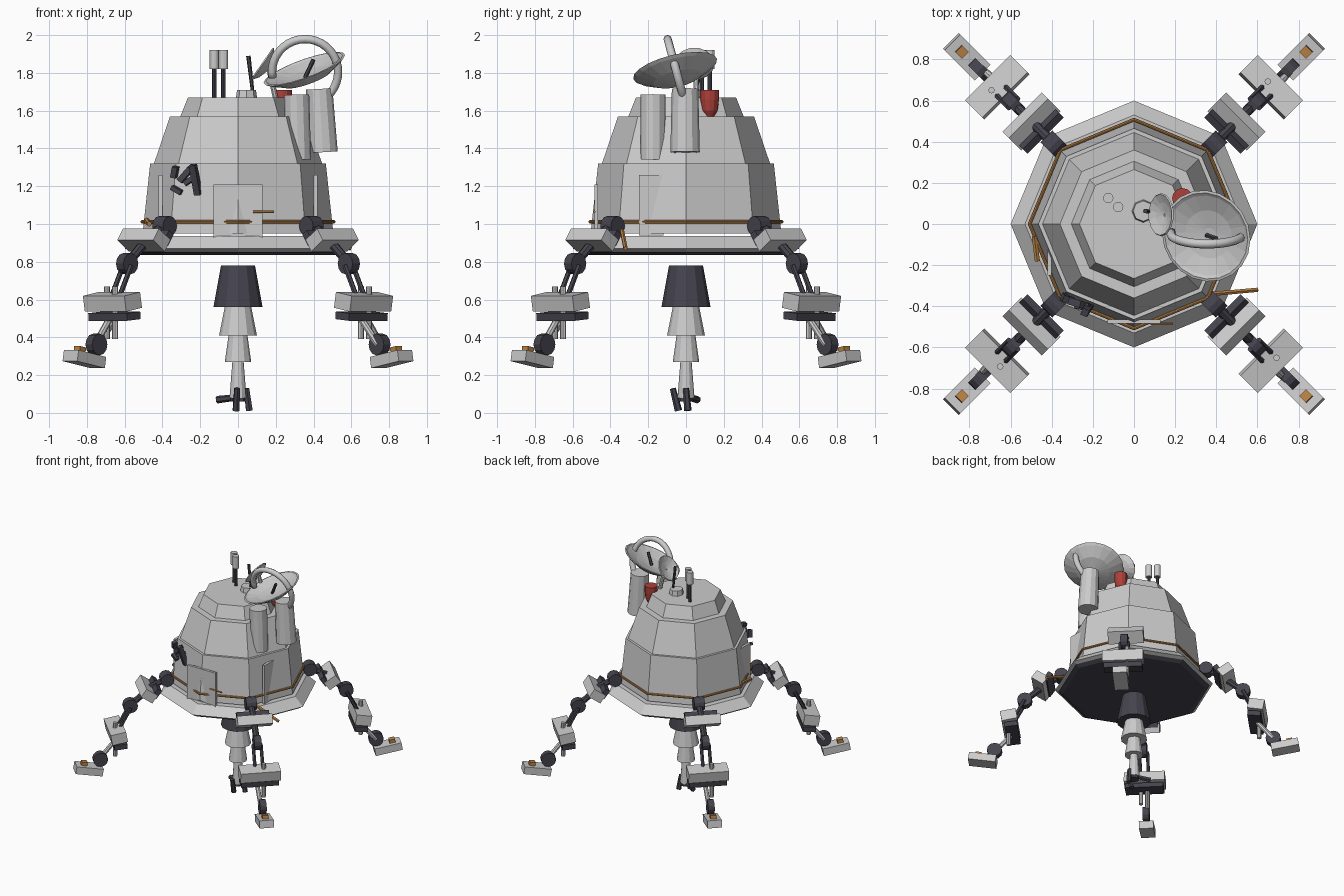
import bpy, bmesh
from math import radians, pi, cos, sin
from mathutils import Vector, Matrix

if "Cube" in bpy.data.objects:
    bpy.data.objects.remove(bpy.data.objects["Cube"])


def material(name, col):
    m = bpy.data.materials.new(name)
    m.diffuse_color = (*col, 1)
    m.use_nodes = True
    m.node_tree.nodes["Principled BSDF"].inputs["Base Color"].default_value = m.diffuse_color
    return m


DARK = material("dark_metal", (0.06, 0.057, 0.075))
ORANGE = material("orange_paint", (0.5, 0.23, 0.06))
RED = material("red_paint", (0.42, 0.05, 0.04))


def finish(name, bm, mat=None, matrix=None, smooth=False):
    bmesh.ops.recalc_face_normals(bm, faces=bm.faces)
    me = bpy.data.meshes.new(name)
    bm.to_mesh(me)
    bm.free()
    if mat:
        me.materials.append(mat)
    if smooth:
        me.polygons.foreach_set("use_smooth", [True] * len(me.polygons))
    ob = bpy.data.objects.new(name, me)
    bpy.context.collection.objects.link(ob)
    if matrix:
        ob.matrix_world = matrix
    return ob


def aim(p, direction):
    q = Vector(direction).to_track_quat('Z', 'Y')
    return Matrix.Translation(p) @ q.to_matrix().to_4x4()


def box(name, c, size, mat=None, rot=(0, 0, 0)):
    bm = bmesh.new()
    bmesh.ops.create_cube(bm, size=1, matrix=Matrix.Diagonal((*size, 1)))
    m = Matrix.Translation(c)
    for ang, ax in zip(rot, 'XYZ'):
        m = m @ Matrix.Rotation(radians(ang), 4, ax)
    return finish(name, bm, mat, m)


def tube(name, a, b, r0, r1=None, mat=None, n=12):
    a, b = Vector(a), Vector(b)
    bm = bmesh.new()
    bmesh.ops.create_cone(bm, cap_ends=True, segments=n, radius1=r0,
                          radius2=r0 if r1 is None else r1, depth=(b - a).length)
    return finish(name, bm, mat, aim((a + b) / 2, b - a))


def lathe(name, profile, n, mat=None, matrix=None, smooth=False):
    """Spin (radius, z) points around z; first and last rings get caps."""
    bm = bmesh.new()
    rings = [[bm.verts.new((r * cos(2 * pi * i / n), r * sin(2 * pi * i / n), z))
              for i in range(n)] for r, z in profile]
    for p, q in zip(rings, rings[1:]):
        for i in range(n):
            j = (i + 1) % n
            bm.faces.new((p[i], p[j], q[j], q[i]))
    bm.faces.new(rings[0])
    bm.faces.new(rings[-1])
    return finish(name, bm, mat, matrix, smooth)


def pipe(name, pts, r, mat=None, closed=False, smooth=False, n=8):
    """Sweep a round section along a path of points."""
    pts = [Vector(p) for p in pts]
    k = len(pts)
    bm = bmesh.new()
    rings = []
    for i, p in enumerate(pts):
        nx = pts[(i + 1) % k] if closed else pts[min(i + 1, k - 1)]
        pv = pts[i - 1] if closed else pts[max(i - 1, 0)]
        t = (nx - pv).normalized()
        ref = Vector((0, 0, 1)) if closed else Vector((0, 1, 0))
        u = t.cross(ref).normalized()
        v = t.cross(u)
        rings.append([bm.verts.new(p + r * (u * cos(2 * pi * j / n) + v * sin(2 * pi * j / n)))
                      for j in range(n)])
    for i in range(k if closed else k - 1):
        p, q = rings[i], rings[(i + 1) % k]
        for j in range(n):
            bm.faces.new((p[j], p[(j + 1) % n], q[(j + 1) % n], q[j]))
    if not closed:
        bm.faces.new(rings[0])
        bm.faces.new(rings[-1])
    return finish(name, bm, mat, None, smooth)


# Octagonal hull, flared skirt and dark base plate
lathe("hull", [(0.505, 0.95), (0.465, 1.32), (0.445, 1.32), (0.36, 1.57),
               (0.305, 1.57), (0.265, 1.67)], 8)
lathe("skirt", [(0.54, 0.85), (0.6, 0.87), (0.53, 0.937)], 8)
lathe("base_plate", [(0.54, 0.835), (0.575, 0.853)], 8, DARK)

# Flat panels the hull corners poke through
box("front_door", (0, -0.475, 1.065), (0.26, 0.02, 0.29))
for s in (-1, 1):
    box("side_panel", (s * 0.41, -0.185, 1.1), (0.02, 0.13, 0.32))

# Orange pipework
pipe("hull_pipe", [(0.508 * cos(i * pi / 4), 0.508 * sin(i * pi / 4), 1.012) for i in range(8)],
     0.009, ORANGE, closed=True)
tube("loose_pipe", (0.38, -0.34, 0.97), (0.6, -0.32, 0.87), 0.012, mat=ORANGE, n=6)
tube("side_pipe", (-0.485, -0.06, 1.02), (-0.47, -0.18, 1.0), 0.014, mat=ORANGE, n=6)
tube("door_handle", (0.08, -0.485, 1.065), (0.19, -0.485, 1.065), 0.007, mat=ORANGE, n=6)

# Torn metal shards on the front left
for x, y, z, w, h, a in ((-0.335, -0.36, 1.275, 0.03, 0.06, 10), (-0.28, -0.385, 1.26, 0.03, 0.09, 40),
                         (-0.325, -0.365, 1.18, 0.06, 0.025, 25), (-0.225, -0.41, 1.235, 0.035, 0.165, -10),
                         (-0.25, -0.40, 1.235, 0.025, 0.08, 55)):
    box("hull_shard", (x, y, z), (w, 0.035, h), DARK, (15, a, -22))

# Engine column, narrowing downwards
for name, z0, z1, r0, r1, m in (("engine_bell", 0.56, 0.78, 0.13, 0.09, DARK),
                                ("column_upper", 0.41, 0.56, 0.10, 0.07, None),
                                ("column_middle", 0.27, 0.41, 0.07, 0.05, None),
                                ("column_lower", 0.08, 0.27, 0.045, 0.03, None)):
    tube(name, (0, 0, z0), (0, 0, z1), r0, r1, m)

# Claw at the column tip
for a, b in (((0.045, 0.0, 0.13), (0.06, 0.01, 0.012)), ((-0.005, -0.07, 0.13), (-0.01, -0.04, 0.012)),
             ((0.02, 0, 0.085), (-0.11, 0.06, 0.07))):
    tube("claw_prong", a, b, 0.016, 0.02, DARK, 6)
tube("claw_hub", (0, 0, 0.06), (0, 0, 0.12), 0.04, mat=DARK, n=8)


# One leg along +x, then copied to the four diagonals
def drum(name, r, z, rad, w):
    return tube(name, (r, -w / 2, z), (r, w / 2, z), rad, mat=DARK)


leg = [
    drum("hip_joint", 0.55, 0.99, 0.052, 0.08),
    box("thigh_block", (0.705, 0, 0.915), (0.105, 0.27, 0.075), None, (0, -35, 0)),
    box("thigh_pad", (0.645, 0, 0.925), (0.04, 0.25, 0.075), DARK, (0, -35, 0)),
    tube("hip_strut", (0.55, 0, 0.99), (0.7, 0, 0.915), 0.025, mat=DARK, n=8),
    tube("knee_strut", (0.7, 0, 0.9), (0.83, 0, 0.79), 0.025, mat=DARK, n=8),
    drum("knee_joint", 0.83, 0.79, 0.056, 0.055),
    tube("shin_strut_a", (0.83, 0.03, 0.78), (0.92, 0.03, 0.61), 0.014, mat=DARK, n=6),
    tube("shin_strut_b", (0.83, -0.03, 0.78), (0.92, -0.03, 0.61), 0.014, mat=DARK, n=6),
    box("shin_block", (0.94, 0, 0.588), (0.12, 0.31, 0.085), None, (0, 10, 0)),
    box("shin_pad", (0.925, 0, 0.512), (0.10, 0.29, 0.04), DARK, (0, 5, 0)),
    tube("shin_piston", (0.95, 0.03, 0.39), (0.95, 0.03, 0.67), 0.016, n=8),
    tube("ankle_strut", (0.94, -0.02, 0.5), (1.06, -0.01, 0.36), 0.018, n=8),
    drum("ankle_joint", 1.06, 0.362, 0.057, 0.05),
    box("foot", (1.15, 0, 0.285), (0.21, 0.11, 0.06), None, (0, -10, 0)),
    box("foot_light", (1.185, 0, 0.33), (0.045, 0.045, 0.04), ORANGE, (0, -10, 0)),
]
for k in range(4):
    turn = Matrix.Rotation(radians(45 + 90 * k), 4, 'Z')
    for part in leg:
        ob = part.copy()
        ob.matrix_world = turn @ part.matrix_basis
        bpy.context.collection.objects.link(ob)
for part in leg:
    bpy.data.objects.remove(part)

# Canisters on the right shoulder
tube("canister_front", (0.32, -0.175, 1.34), (0.31, -0.175, 1.685), 0.067)
tube("canister_side", (0.45, -0.005, 1.38), (0.43, -0.005, 1.715), 0.078, 0.07)
lathe("red_canister", [(0.025, 1.57), (0.042, 1.6), (0.05, 1.66), (0.05, 1.71)], 12, RED,
      Matrix.Translation((0.235, 0.125, 0)))

# Large tilted dish with its hoop
lathe("large_dish", [(0.04, -0.065), (0.13, -0.045), (0.21, -0.002), (0.228, 0.012), (0.215, 0.014),
                     (0.2, 0.005), (0.12, -0.022), (0.03, -0.035)], 20, None,
      aim((0.355, -0.055, 1.81), (-0.36, -0.24, 1)))
hoop = []
for i in range(25):
    a = radians(190 - i * 10.0)
    x, z = 0.355 + 0.175 * cos(a), 1.805 + 0.174 * sin(a)
    hoop.append((x, -0.05 - 0.27 * (z - 1.805), z))
pipe("dish_hoop", hoop, 0.022, None, smooth=True)
tube("dish_feed", (0.355, -0.055, 1.775), (0.4, -0.07, 1.87), 0.012, mat=DARK, n=6)

# Small dish facing up and left
lathe("small_dish", [(0.02, -0.035), (0.07, -0.02), (0.105, 0.005), (0.1, 0.012), (0.06, -0.004),
                     (0.015, -0.015)], 14, None, aim((0.137, 0.045, 1.845), (-0.82, 0, 0.57)))
tube("small_dish_stem", (0.16, 0.045, 1.84), (0.2, 0.06, 1.66), 0.015, n=8)

# Deck hatch, mast and twin antennas
tube("mast_base", (0.045, 0.063, 1.66), (0.045, 0.063, 1.71), 0.057, 0.05, n=8)
tube("mast", (0.08, 0.06, 1.68), (0.055, 0.063, 1.89), 0.009, 0.012, DARK, 6)
for x, y in ((-0.125, 0.126), (-0.077, 0.083)):
    tube("antenna_rod", (x, y, 1.66), (x, y, 1.83), 0.012, mat=DARK, n=8)
    tube("antenna_cap", (x, y, 1.82), (x, y, 1.92), 0.025)
